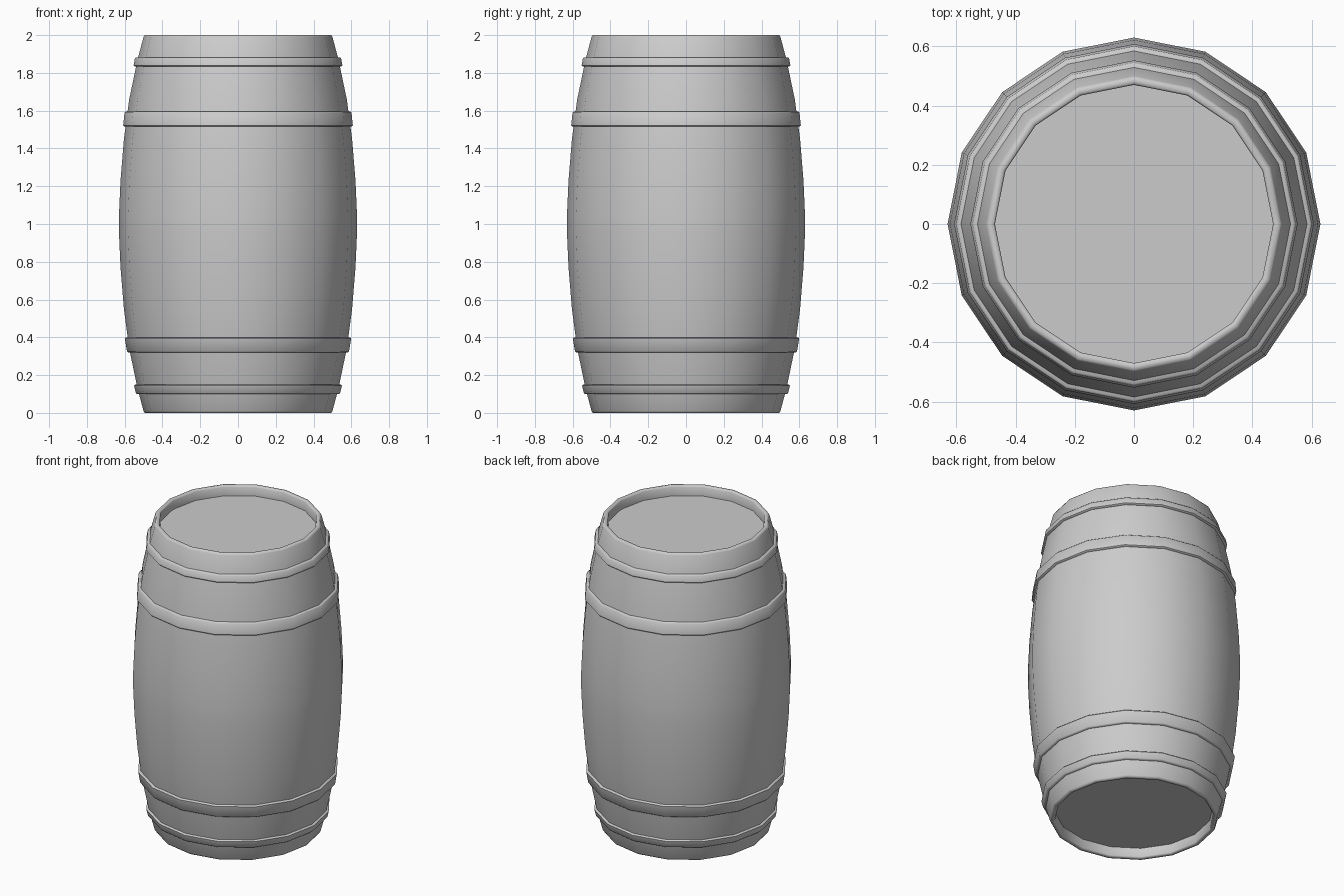
import bpy, math

if "Cube" in bpy.data.objects:
    bpy.data.objects.remove(bpy.data.objects["Cube"])

SIDES = 16


def lathe(name, profile, closed=False, angle=40):
    """Revolve an (r, z) profile; an open profile gets flat caps at both ends."""
    n = len(profile)
    verts = [(r * math.cos(2 * math.pi * s / SIDES), r * math.sin(2 * math.pi * s / SIDES), z)
             for r, z in profile for s in range(SIDES)]
    faces = []
    for i in range(n if closed else n - 1):
        a, b = i * SIDES, (i + 1) % n * SIDES
        for s in range(SIDES):
            t = (s + 1) % SIDES
            faces.append((a + s, a + t, b + t, b + s))
    if not closed:
        faces.append(tuple(reversed(range(SIDES))))
        faces.append(tuple(range((n - 1) * SIDES, n * SIDES)))
    mesh = bpy.data.meshes.new(name)
    mesh.from_pydata(verts, [], faces)
    obj = bpy.data.objects.new(name, mesh)
    bpy.context.collection.objects.link(obj)
    bpy.ops.object.select_all(action='DESELECT')
    obj.select_set(True)
    bpy.context.view_layer.objects.active = obj
    bpy.ops.object.shade_smooth_by_angle(angle=math.radians(angle))
    return obj


# Barrel body: bulging staves, rounded rims and recessed ends, mirrored about z = 1
half = [(0.47, 0.065), (0.47, 0.008), (0.476, 0.0), (0.494, 0.0), (0.50, 0.01),
        (0.531, 0.125), (0.576, 0.34), (0.604, 0.55), (0.622, 0.77), (0.63, 0.95)]
body = half + [(r, 2 - z) for r, z in reversed(half)]
lathe("barrel_body", body, angle=60)


# Hoops: slanted straps with softened outer edges
def hoop(name, z0, z1, r0, r1):
    c = 0.006
    lathe(name, [(r0 - 0.03, z0), (r0 - c, z0), (r0, z0 + c),
                 (r1, z1 - c), (r1 - c, z1), (r1 - 0.03, z1)], closed=True, angle=50)


hoop("bottom_end_hoop", 0.10, 0.15, 0.541, 0.55)
hoop("lower_hoop", 0.32, 0.40, 0.588, 0.599)
hoop("upper_hoop", 1.515, 1.595, 0.608, 0.601)
hoop("top_end_hoop", 1.833, 1.882, 0.553, 0.546)
